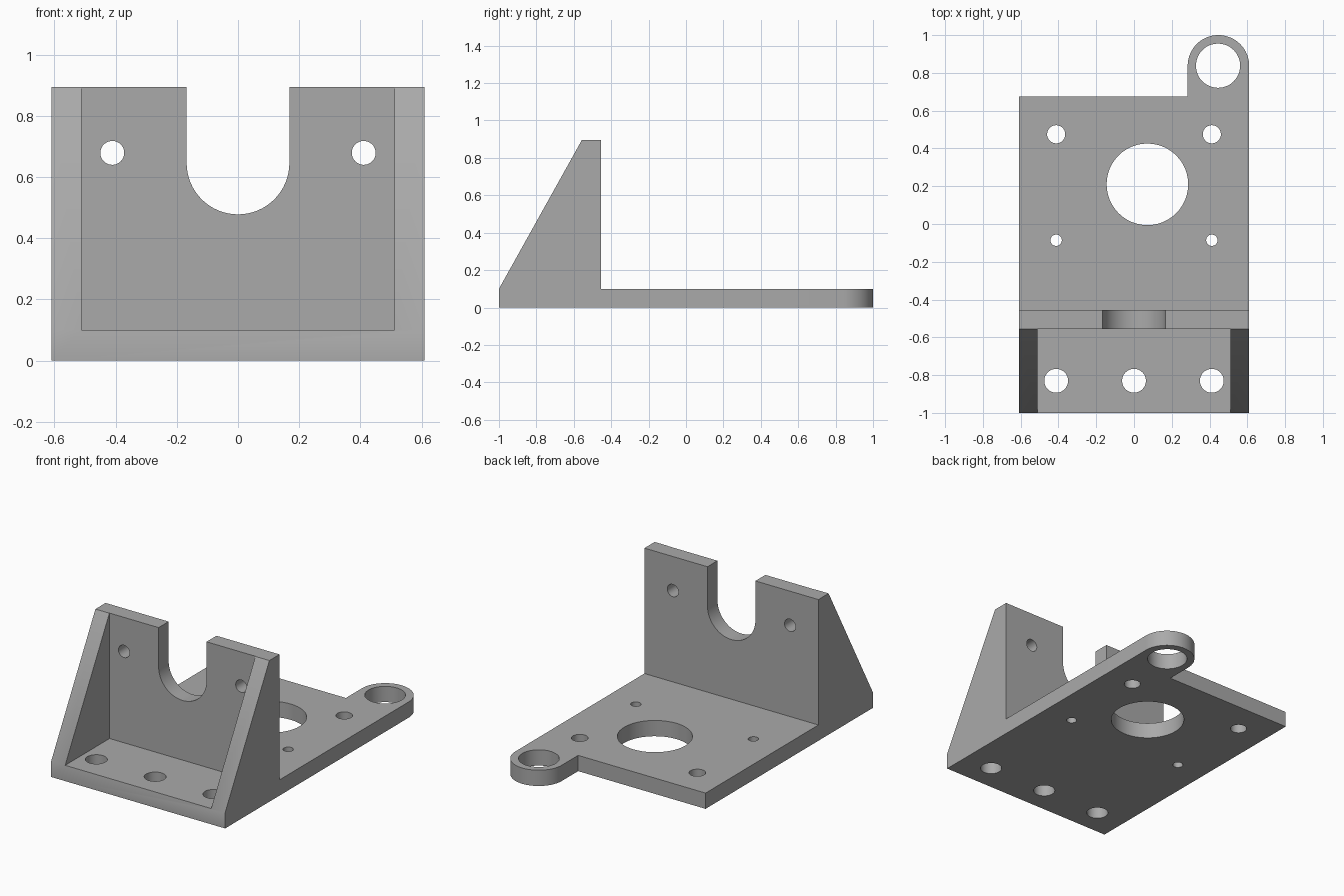
import bpy, bmesh, math
from mathutils import Vector

if "Cube" in bpy.data.objects:
    bpy.data.objects.remove(bpy.data.objects["Cube"])

grey = bpy.data.materials.new("plain grey")
grey.diffuse_color = (0.4, 0.4, 0.4, 1)
grey.use_nodes = True
grey.node_tree.nodes["Principled BSDF"].inputs["Base Color"].default_value = grey.diffuse_color


def prism(name, points, axis, lo, hi):
    """Extrude a flat outline along an axis: x takes (y, z), y takes (x, z), z takes (x, y)."""
    place = {"x": lambda a, b, t: (t, a, b),
             "y": lambda a, b, t: (a, t, b),
             "z": lambda a, b, t: (a, b, t)}[axis]
    bm = bmesh.new()
    face = bm.faces.new([bm.verts.new(place(a, b, lo)) for a, b in points])
    top = bmesh.ops.extrude_face_region(bm, geom=[face])["geom"]
    bmesh.ops.translate(bm, vec=Vector(place(0, 0, hi - lo)),
                        verts=[g for g in top if isinstance(g, bmesh.types.BMVert)])
    bmesh.ops.recalc_face_normals(bm, faces=bm.faces)
    mesh = bpy.data.meshes.new(name)
    bm.to_mesh(mesh)
    bm.free()
    mesh.materials.append(grey)
    obj = bpy.data.objects.new(name, mesh)
    bpy.context.collection.objects.link(obj)
    return obj


def arc(cx, cy, r, start, end, n):
    angles = [math.radians(start + (end - start) * i / n) for i in range(n + 1)]
    return [(cx + r * math.cos(a), cy + r * math.sin(a)) for a in angles]


def circle(cx, cy, r, n=48):
    return arc(cx, cy, r, 0, 360, n)[:-1]


# Bracket body: side profile across the full width
bracket = prism("motor_bracket", [(-1, 0), (1, 0), (1, 0.1), (-0.455, 0.1),
                                  (-0.455, 0.895), (-0.557, 0.895), (-1, 0.1)],
                "x", -0.61, 0.61)

# Pocket between the two side gussets
cutters = [prism("pocket_cutter", [(-0.512, 0.1), (0.512, 0.1), (0.512, 1), (-0.512, 1)],
                 "y", -1.2, -0.555)]

# Rear corner removed around the rounded lug
cutters.append(prism("lug_cutter",
                     [(-0.8, 0.675), (0.284, 0.675)]
                     + arc(0.447, 0.837, 0.163, 180, 0, 32)
                     + [(0.8, 0.837), (0.8, 1.2), (-0.8, 1.2)], "z", -0.2, 0.3))

# U-shaped slot and bolt holes in the upright wall
cutters.append(prism("slot_cutter", [(0.168, 1.1), (-0.168, 1.1)]
                     + arc(0, 0.646, 0.168, 180, 360, 32), "y", -0.7, -0.3))
for x in (-0.411, 0.411):
    cutters.append(prism("wall_hole_cutter", circle(x, 0.679, 0.039), "y", -0.7, -0.3))

# Holes through the base: (x, y, radius)
base_holes = [(0.071, 0.21, 0.216), (0.445, 0.838, 0.117), (0, -0.83, 0.063)]
for side in (-1, 1):
    base_holes += [(side * 0.412, -0.83, 0.063), (side * 0.412, 0.475, 0.048),
                   (side * 0.412, -0.086, 0.03)]
for x, y, r in base_holes:
    cutters.append(prism("base_hole_cutter", circle(x, y, r), "z", -0.2, 0.3))

# Apply the cuts, then drop the cutters
bpy.context.view_layer.objects.active = bracket
bracket.select_set(True)
for cutter in cutters:
    cutter.hide_render = True
    mod = bracket.modifiers.new("cut", "BOOLEAN")
    mod.operation, mod.solver, mod.object = "DIFFERENCE", "EXACT", cutter
    bpy.ops.object.modifier_apply(modifier=mod.name)
    bpy.data.objects.remove(cutter)

# Smooth hole walls, crisp edges
bpy.ops.object.shade_smooth_by_angle(angle=math.radians(30))
